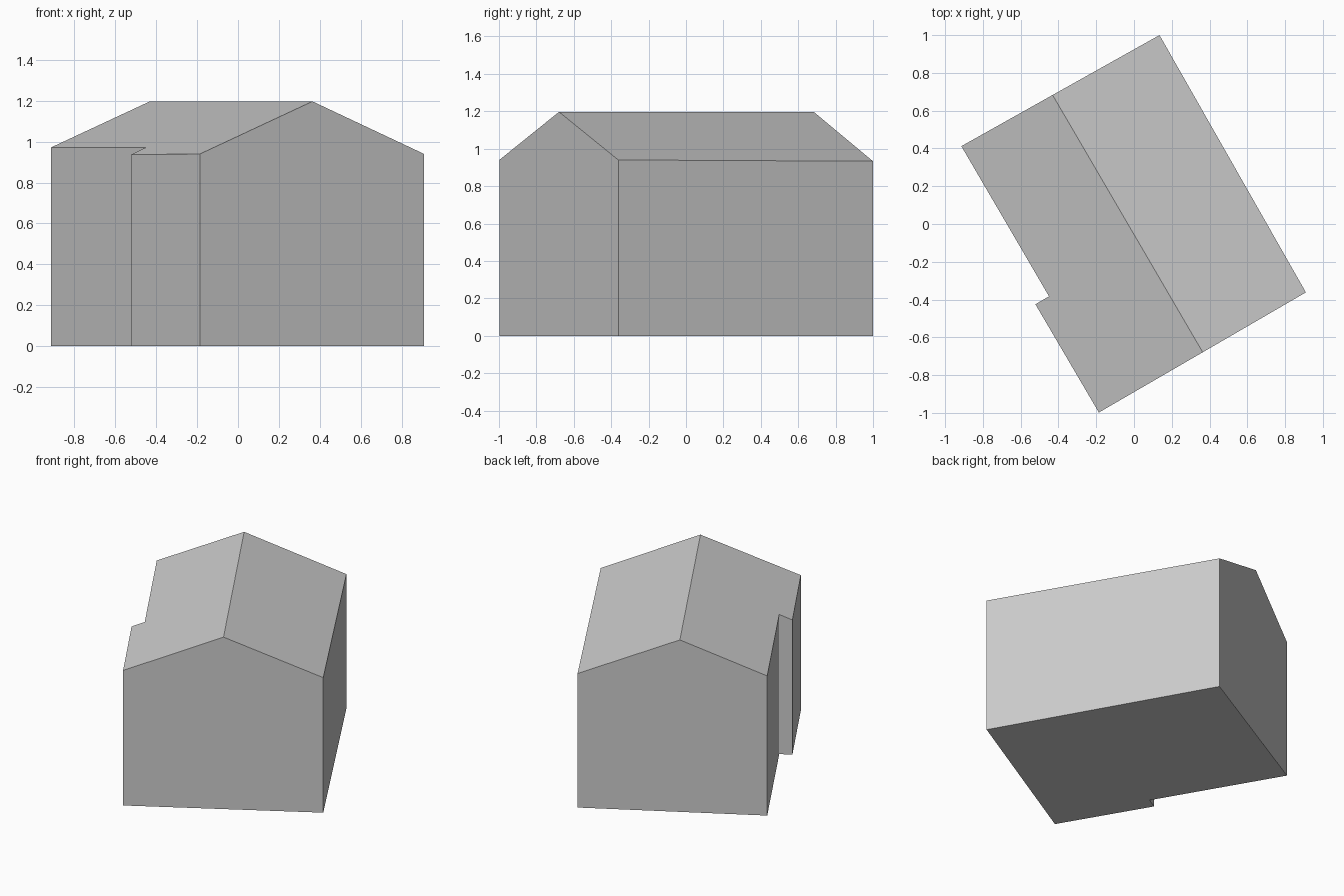
import bpy
import bmesh

cube = bpy.data.objects.get("Cube")
if cube:
    bpy.data.objects.remove(cube, do_unlink=True)

# One plain grey for the whole building
grey = bpy.data.materials.new("plain_grey")
grey.use_nodes = True
colour = (0.6, 0.6, 0.6, 1)
grey.diffuse_color = colour
grey.node_tree.nodes["Principled BSDF"].inputs["Base Color"].default_value = colour

# Eaves corners (x, y, height), counter-clockwise, with a small step in the left-hand wall
front_right, front_left = (-0.186, -0.998, 0.94), (0.91, -0.362, 0.94)
back_left, back_right = (0.135, 1.0, 0.933), (-0.914, 0.412, 0.972)
step_inner, step_outer = (-0.45, -0.383, 0.972), (-0.522, -0.425, 0.937)
ridge_front, ridge_back = (0.364, -0.679, 1.197), (-0.431, 0.683, 1.197)
eaves = [front_right, front_left, back_left, back_right, step_inner, step_outer]


def ground(p):
    return (p[0], p[1], 0)


def build(name, faces):
    """Make an object from outward-facing polygons, sharing their corners."""
    bm = bmesh.new()
    corners = {}
    for face in faces:
        for p in face:
            if p not in corners:
                corners[p] = bm.verts.new(p)
        bm.faces.new([corners[p] for p in face])
    mesh = bpy.data.meshes.new(name)
    bm.to_mesh(mesh)
    bm.free()
    mesh.materials.append(grey)
    obj = bpy.data.objects.new(name, mesh)
    bpy.context.collection.objects.link(obj)


# Walls rise from the footprint; the two gable walls also take in a ridge end
gables = {front_right: [ridge_front], back_left: [ridge_back]}
walls = []
for a, b in zip(eaves, eaves[1:] + eaves[:1]):
    walls.append([ground(a), ground(b), b] + gables.get(a, []) + [a])
floor = [ground(p) for p in reversed(eaves)]
build("walls_and_floor", walls + [floor])

# Two roof slopes meeting at the ridge
build("roof", [
    [ridge_front, front_left, back_left, ridge_back],
    [ridge_front, ridge_back, back_right, step_inner, step_outer, front_right],
])
